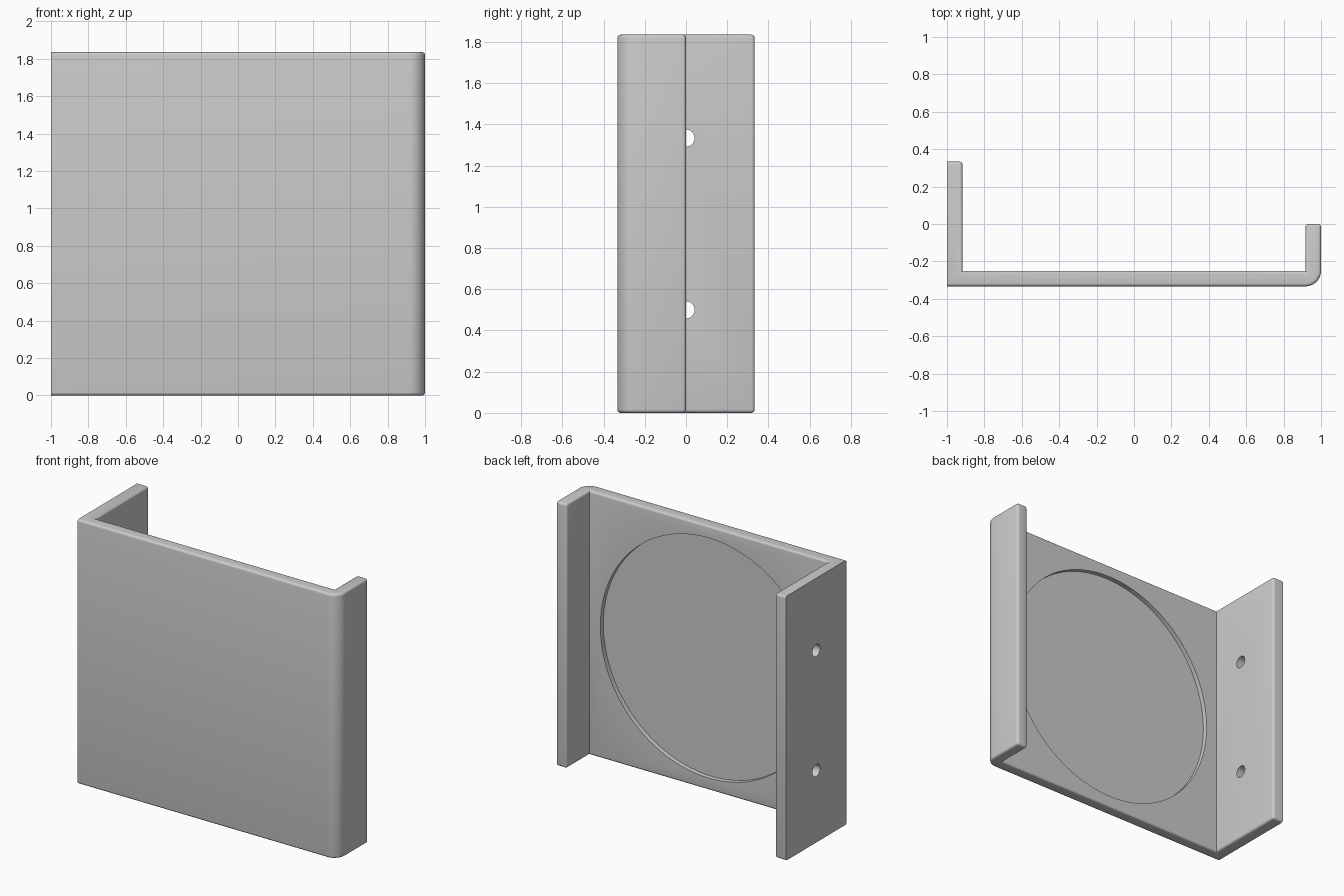
import bpy, bmesh, math
from mathutils import Matrix

cube = bpy.data.objects.get("Cube")
if cube:
    bpy.data.objects.remove(cube, do_unlink=True)

T = 0.0833        # sheet thickness
H = 1.835         # height
FRONT, BACK = -0.3333, 0.3333
FILLET = 0.016

grey = bpy.data.materials.new("plain_grey")
grey.use_nodes = True
colour = (0.6, 0.6, 0.6, 1)
grey.diffuse_color = colour
grey.node_tree.nodes["Principled BSDF"].inputs["Base Color"].default_value = colour


def make_object(name, bm):
    mesh = bpy.data.meshes.new(name)
    bm.to_mesh(mesh)
    bm.free()
    mesh.materials.append(grey)
    ob = bpy.data.objects.new(name, mesh)
    bpy.context.collection.objects.link(ob)
    return ob


def cylinder(name, radius, depth, location, axis, segments):
    bm = bmesh.new()
    turn = Matrix.Rotation(math.pi / 2, 4, axis)
    bmesh.ops.create_cone(bm, cap_ends=True, segments=segments, radius1=radius,
                          radius2=radius, depth=depth,
                          matrix=Matrix.Translation(location) @ turn)
    return make_object(name, bm)


# Bracket profile: long flange, plate, rounded corner, short flange
profile = [(-1, BACK), (-1, FRONT)]
for i in range(13):
    a = -math.pi / 2 * (1 - i / 12)
    profile.append((1 - T + T * math.cos(a), FRONT + T + T * math.sin(a)))
profile += [(1, 0), (1 - T, 0), (1 - T, FRONT + T),
            (T - 1, FRONT + T), (T - 1, BACK)]

bm = bmesh.new()
base = bm.faces.new([bm.verts.new((x, y, 0)) for x, y in profile])
grown = bmesh.ops.extrude_face_region(bm, geom=[base])
for v in grown["geom"]:
    if isinstance(v, bmesh.types.BMVert):
        v.co.z = H
bmesh.ops.recalc_face_normals(bm, faces=bm.faces)


# Round the convex sharp edges, keeping the flat mounting side crisp
def is_rounded(e):
    if all(v.co.x < -0.999 for v in e.verts):
        return False
    return e.calc_face_angle_signed() > math.radians(60)


bmesh.ops.bevel(bm, geom=[e for e in bm.edges if is_rounded(e)], offset=FILLET,
                segments=4, profile=0.5, affect='EDGES', clamp_overlap=False)
bracket = make_object("bracket", bm)

# Round recess behind the plate and two screw holes in the long flange
DEPTH = 0.033
cutters = [cylinder("recess_cutter", 0.8333, 2 * DEPTH, (0, FRONT + T, H / 2), 'X', 96)]
for z in (0.5, 1.3333):
    cutters.append(cylinder("screw_hole_cutter", 0.0417, 0.3, (-1 + T / 2, 0, z), 'Y', 32))

bpy.context.view_layer.objects.active = bracket
for cutter in cutters:
    cutter.hide_render = True
    cut = bracket.modifiers.new("cut", 'BOOLEAN')
    cut.operation = 'DIFFERENCE'
    cut.solver = 'EXACT'
    cut.object = cutter
    bpy.ops.object.modifier_apply(modifier=cut.name)
    bpy.data.objects.remove(cutter, do_unlink=True)

bpy.ops.object.select_all(action='DESELECT')
bracket.select_set(True)
bpy.ops.object.shade_smooth_by_angle(angle=math.radians(30))
